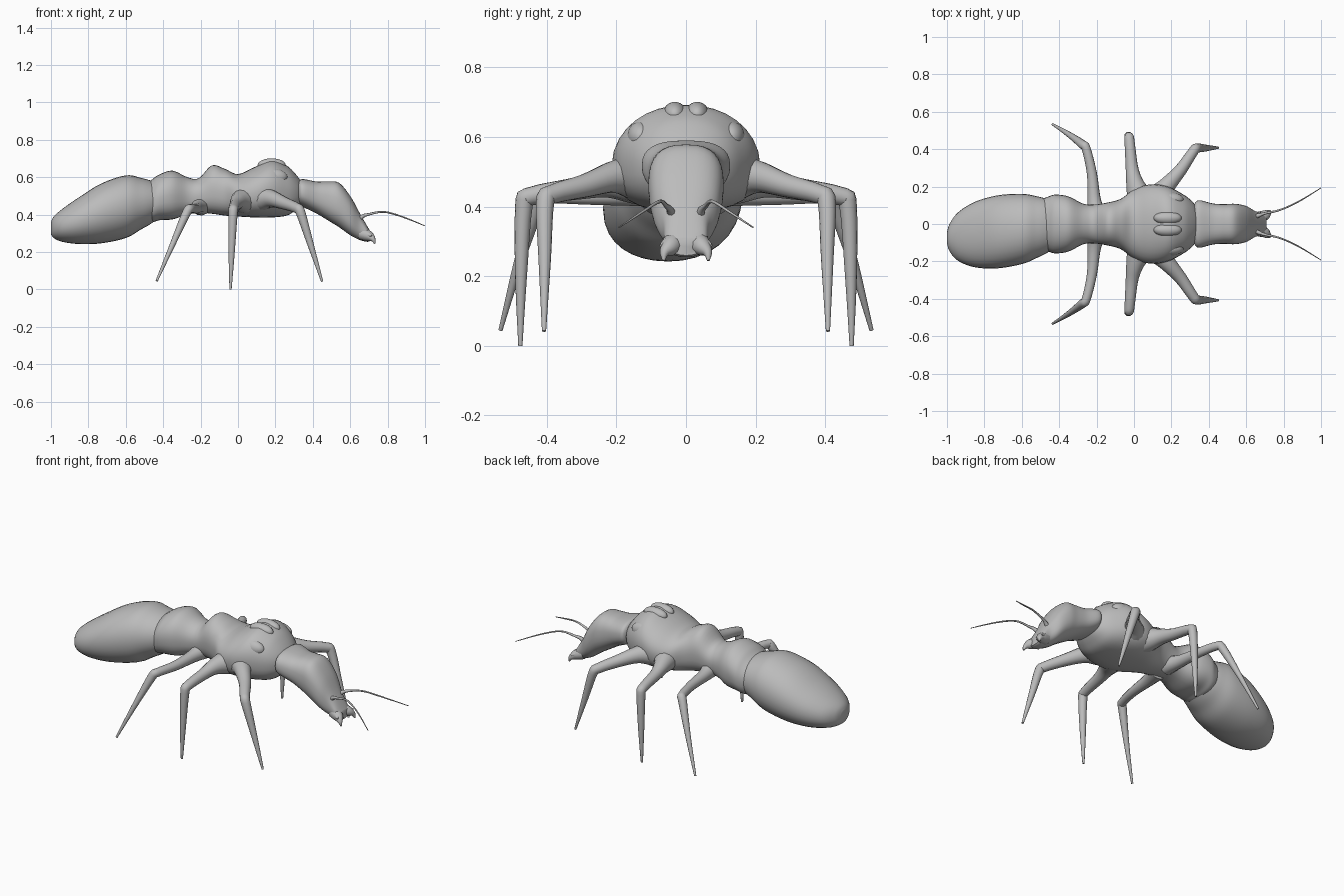
import bpy
import bmesh
import math
from mathutils import Vector

if "Cube" in bpy.data.objects:
    bpy.data.objects.remove(bpy.data.objects["Cube"], do_unlink=True)

grey = bpy.data.materials.new("plain grey")
grey.use_nodes = True
tone = (0.5, 0.5, 0.5, 1)
grey.diffuse_color = tone
grey.node_tree.nodes["Principled BSDF"].inputs["Base Color"].default_value = tone


def smooth_path(rows, steps):
    """Pass a smooth curve through rows of any length."""
    points = [Vector(row) for row in rows]
    padded = [points[0]] + points + [points[-1]]
    result = []
    for a, b, c, d in zip(padded, padded[1:], padded[2:], padded[3:]):
        for step in range(steps):
            t = step / steps
            result.append(b + (c - a) * t / 2
                          + (a * 2 - b * 5 + c * 4 - d) * t ** 2 / 2
                          + (b * 3 - a - c * 3 + d) * t ** 3 / 2)
    return result + [points[-1]]


def add_mesh(name, bm):
    bmesh.ops.recalc_face_normals(bm, faces=bm.faces)
    mesh = bpy.data.meshes.new(name)
    bm.to_mesh(mesh)
    bm.free()
    mesh.materials.append(grey)
    part = bpy.data.objects.new(name, mesh)
    bpy.context.collection.objects.link(part)
    bpy.ops.object.select_all(action="DESELECT")
    part.select_set(True)
    bpy.context.view_layer.objects.active = part
    bpy.ops.object.shade_smooth_by_angle(angle=math.radians(60))


def bridge(bm, rings):
    """Skin a series of closed rings and cap both ends."""
    for first, second in zip(rings, rings[1:]):
        for i in range(len(first)):
            j = i - 1
            bm.faces.new((first[j], first[i], second[i], second[j]))
    bm.faces.new(rings[0])
    bm.faces.new(rings[-1])


def loft(name, rows, boxy_top=2.1, boxy_bottom=2.1, sway=0, sides=32):
    """Rows hold x, half width, underside height and top height."""
    bm = bmesh.new()
    rings = []
    for x, width, low, high in smooth_path(rows, 5):
        ring = []
        for i in range(sides):
            angle = math.tau * i / sides
            c, s = math.cos(angle), math.sin(angle)
            power = 2 / (boxy_top if s > 0 else boxy_bottom)
            y = math.copysign(abs(c) ** power, c) * width
            z = math.copysign(abs(s) ** power, s) * (high - low) / 2
            shift = sway * (x - rows[-1][0])
            ring.append(bm.verts.new((x, y + shift, z + (high + low) / 2)))
        rings.append(ring)
    bridge(bm, rings)
    add_mesh(name, bm)


def tube(name, rows, side, sides=14, steps=4):
    """Rows hold x, y, z and radius; side mirrors the tube across y."""
    bm = bmesh.new()
    path = smooth_path(rows, steps)
    centres = [Vector((p[0], p[1] * side, p[2])) for p in path]
    rings = []
    across = None
    for i, centre in enumerate(centres):
        ahead = centres[min(i + 1, len(centres) - 1)]
        along = (ahead - centres[max(i - 1, 0)]).normalized()
        if across is None:
            across = along.orthogonal()
        across = (across - along * across.dot(along)).normalized()
        up = along.cross(across)
        ring = []
        for k in range(sides):
            angle = math.tau * k / sides
            offset = across * math.cos(angle) + up * math.sin(angle)
            ring.append(bm.verts.new(centre + offset * max(path[i][3], 0.002)))
        rings.append(ring)
    bridge(bm, rings)
    add_mesh(name, bm)


def ball(name, centre, size):
    bm = bmesh.new()
    bmesh.ops.create_uvsphere(bm, u_segments=20, v_segments=12, radius=1)
    bmesh.ops.scale(bm, vec=size, verts=bm.verts)
    bmesh.ops.translate(bm, vec=centre, verts=bm.verts)
    add_mesh(name, bm)


# Abdomen, swinging slightly to one side towards its tip
loft("abdomen", [
    (-1, .03, .295, .36), (-.985, .075, .275, .39), (-.94, .13, .255, .43),
    (-.85, .175, .243, .493), (-.73, .195, .247, .567), (-.6, .188, .275, .61),
    (-.52, .165, .32, .597), (-.46, .142, .355, .58), (-.38, .1, .42, .55)],
    sway=.12)

# Waist and thorax as one humped body
loft("thorax", [
    (-.5, .13, .375, .56), (-.46, .146, .36, .588), (-.42, .157, .37, .615),
    (-.35, .147, .375, .635), (-.27, .108, .4, .6), (-.21, .104, .41, .595),
    (-.14, .115, .405, .663), (-.07, .135, .395, .645), (0, .185, .39, .617),
    (.09, .212, .385, .655), (.18, .2, .385, .692), (.26, .16, .395, .662),
    (.31, .122, .425, .615), (.35, .07, .46, .56)], 2.1, 2.6)

# Head, wide behind and sloping down to the mouth
loft("head", [
    (.31, .06, .48, .55), (.325, .11, .455, .58), (.35, .127, .44, .59),
    (.42, .11, .406, .577), (.48, .106, .37, .578), (.54, .108, .333, .57),
    (.6, .096, .29, .5), (.65, .068, .265, .41), (.69, .06, .255, .34),
    (.708, .045, .26, .31)], 2.6, 2.3)

legs = {
    "front": [(.07, .07, .48, .08), (.13, .15, .485, .065), (.18, .21, .485, .046),
              (.25, .29, .46, .034), (.315, .385, .435, .028),
              (.335, .405, .41, .026), (.385, .406, .25, .018),
              (.45, .408, .042, .006)],
    "middle": [(.06, .08, .475, .08), (.025, .16, .475, .065),
               (.002, .23, .47, .045), (-.012, .31, .453, .033),
               (-.024, .445, .43, .027), (-.027, .466, .4, .025),
               (-.034, .474, .2, .017), (-.04, .476, 0, .006)],
    "rear": [(-.2, .04, .45, .055), (-.213, .13, .437, .036),
             (-.225, .27, .432, .027), (-.255, .4, .432, .024),
             (-.275, .425, .41, .024), (-.35, .48, .24, .015),
             (-.435, .533, .045, .006)]}

for label, side in (("left", -1), ("right", 1)):
    side = -side
    # Legs
    for position, rows in legs.items():
        tube(position + "_leg_" + label, rows, side)
    # Antennae
    tube("antenna_" + label, [
        (.63, .035, .36, .016), (.665, .045, .39, .011), (.7, .057, .402, .007),
        (.78, .075, .415, .005), (.88, .12, .388, .004), (1, .193, .34, .002)],
        side, 8)
    # Mandibles
    tube("mandible_" + label, [
        (.66, .03, .3, .035), (.7, .046, .285, .028), (.722, .062, .268, .014),
        (.732, .064, .245, .004)], side, 10)
    tube("mouth_horn_" + label, [
        (.68, .04, .3, .022), (.7, .06, .292, .014), (.715, .073, .288, .004)],
        side, 10)
    # Shoulder knobs and crown ridges
    ball("shoulder_" + label, (.19, .13 * side, .6), (.075, .04, .046))
    ball("crown_ridge_" + label, (.18, .032 * side, .665), (.075, .035, .036))
